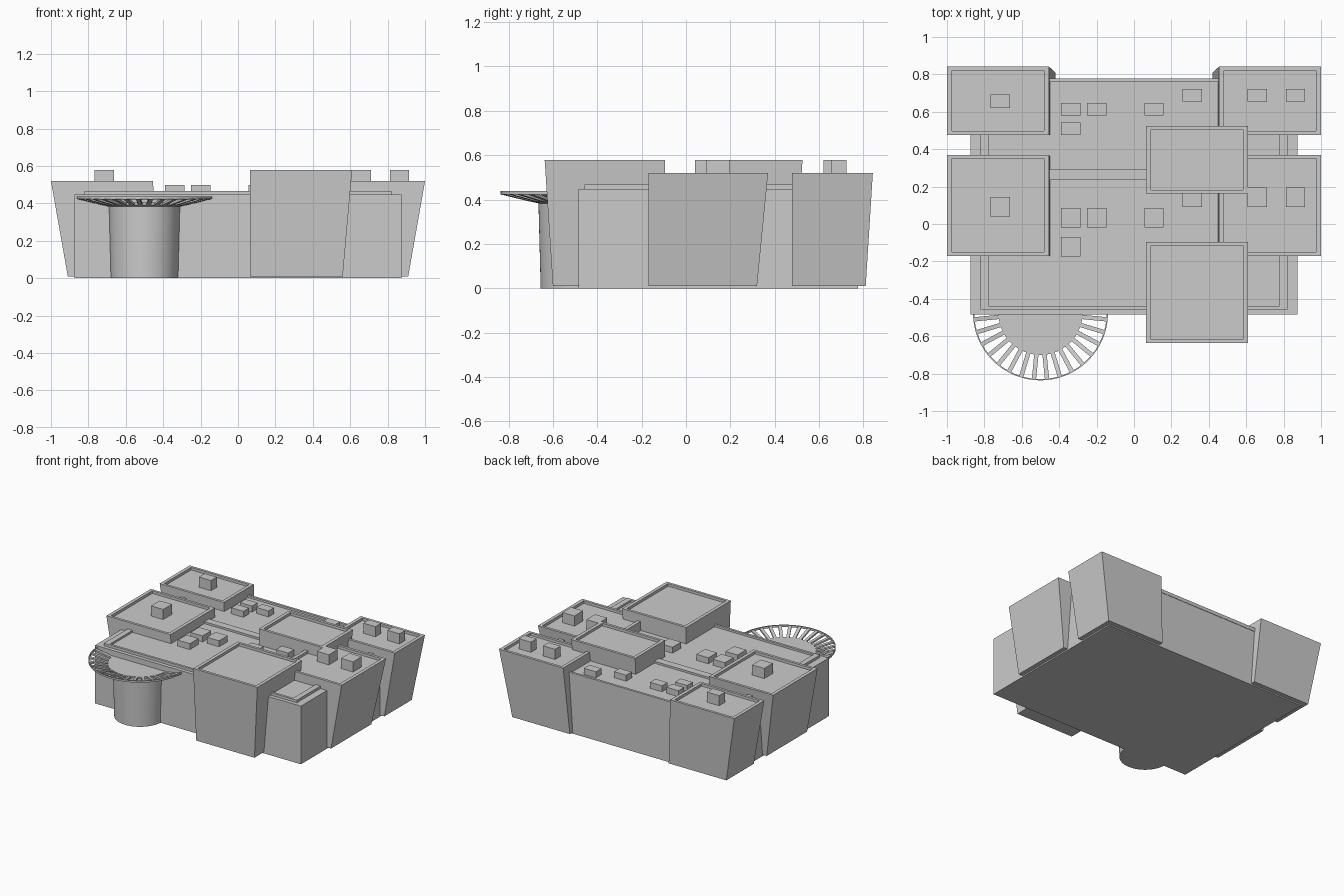
import bpy, bmesh, math
from mathutils import Matrix, Vector

cube = bpy.data.objects.get("Cube")
if cube:
    bpy.data.objects.remove(cube, do_unlink=True)

GREY = (0.6, 0.6, 0.6, 1)
concrete = bpy.data.materials.new("pale_concrete")
concrete.use_nodes = True
concrete.diffuse_color = GREY
concrete.node_tree.nodes["Principled BSDF"].inputs["Base Color"].default_value = GREY


def finish(name, bm):
    bmesh.ops.recalc_face_normals(bm, faces=bm.faces)
    mesh = bpy.data.meshes.new(name)
    bm.to_mesh(mesh)
    bm.free()
    mesh.materials.append(concrete)
    obj = bpy.data.objects.new(name, mesh)
    bpy.context.collection.objects.link(obj)
    return obj


def block(name, top, z0, z1, bottom=None, rim=None, sink=0.02):
    """Box between two rectangles (x0, x1, y0, y1); rim = parapet widths in x and y."""
    bottom = bottom or top
    bm = bmesh.new()

    def ring(r, z):
        return [bm.verts.new((r[i], r[j], z)) for i, j in ((0, 2), (1, 2), (1, 3), (0, 3))]

    rings = [ring(bottom, z0), ring(top, z1)]
    if rim:
        inner = (top[0] + rim[0], top[1] - rim[0], top[2] + rim[1], top[3] - rim[1])
        rings += [ring(inner, z1), ring(inner, z1 - sink)]
    bm.faces.new(rings[0])
    bm.faces.new(rings[-1])
    for a, b in zip(rings, rings[1:]):
        for i in range(4):
            k = (i + 1) % 4
            bm.faces.new((a[i], a[k], b[k], b[i]))
    return finish(name, bm)


# Main hall with two parapet-edged roofs
block("main_hall", (-0.875, 0.875, -0.485, 0.775), 0, 0.447)
block("front_roof", (-0.82, 0.82, -0.457, 0.252), 0.44, 0.467, rim=(0.042, 0.018), sink=0.015)
block("back_roof", (-0.82, 0.82, 0.252, 0.778), 0.44, 0.467, rim=(0.042, 0.018), sink=0.015)
block("roof_divider", (-0.8, 0.8, 0.25, 0.292), 0.44, 0.467)

# Flared side towers, mirrored
for side, label in ((1, "left"), (-1, "right")):
    for place, y0, y1, foot in (("middle", -0.17, 0.37, 0.32), ("back", 0.477, 0.842, 0.81)):
        tx = sorted((side * 0.455, side * 1.0))
        bx = sorted((side * 0.42, side * 0.91))
        block(f"{label}_{place}_tower", (*tx, y0, y1), 0.01, 0.52,
              bottom=(*bx, y0, foot), rim=(0.026, 0.02))

# Taller front tower and the raised roof block
block("front_tower", (0.065, 0.61, -0.637, -0.095), 0.01, 0.578,
      bottom=(0.065, 0.56, -0.6, -0.095), rim=(0.026, 0.02))
block("raised_block", (0.065, 0.61, 0.162, 0.525), 0.01, 0.578,
      bottom=(0.065, 0.56, 0.162, 0.49), rim=(0.026, 0.02))


# Rooftop service boxes
def service_boxes(name, xs, y, depth, z0, z1):
    for x in xs:
        block(name, (x, x + 0.103, y, y + depth), z0, z1)


service_boxes("tower_service_box", [-0.767], 0.04, 0.105, 0.49, 0.578)
service_boxes("tower_service_box", [-0.767], 0.62, 0.072, 0.49, 0.578)
service_boxes("tower_service_box", [0.607, 0.812], 0.09, 0.105, 0.49, 0.578)
service_boxes("tower_service_box", [0.607, 0.812], 0.655, 0.068, 0.49, 0.578)
service_boxes("roof_service_box", [-0.39, -0.25, 0.055], -0.02, 0.105, 0.44, 0.498)
service_boxes("roof_service_box", [-0.39, -0.25, 0.055], 0.58, 0.068, 0.44, 0.498)
service_boxes("roof_service_box", [-0.39], -0.175, 0.105, 0.44, 0.498)
service_boxes("roof_service_box", [-0.39], 0.475, 0.068, 0.44, 0.498)
service_boxes("roof_service_box", [0.26], 0.09, 0.105, 0.44, 0.498)
service_boxes("roof_service_box", [0.26], 0.655, 0.068, 0.44, 0.498)

# Round entrance drum with a spoked canopy
CENTRE = Vector((-0.5, -0.475, 0))
SPOKES = 32


def lathe(name, profile, closed=False):
    bm = bmesh.new()
    n = 2 * SPOKES
    rings = [[bm.verts.new(CENTRE + Vector((r * math.cos(t), r * math.sin(t), z)))
              for t in (math.tau * i / n for i in range(n))] for r, z in profile]
    pairs = list(zip(rings, rings[1:]))
    if closed:
        pairs.append((rings[-1], rings[0]))
    else:
        bm.faces.new(rings[0])
        bm.faces.new(rings[-1])
    for a, b in pairs:
        for i in range(n):
            k = (i + 1) % n
            bm.faces.new((a[i], a[k], b[k], b[i]))
    return finish(name, bm)


drum = lathe("entrance_drum", [(0.18, 0), (0.19, 0.385)])
lathe("canopy_disc", [(0.19, 0.383), (0.225, 0.392), (0.225, 0.405)])
lathe("canopy_rim", [(0.354, 0.422), (0.361, 0.424), (0.361, 0.438), (0.354, 0.438)], closed=True)

bm = bmesh.new()
for i in range(SPOKES):
    turn = Matrix.Translation(CENTRE) @ Matrix.Rotation(math.tau * (i + 0.5) / SPOKES, 4, "Z")
    made = bmesh.ops.create_cube(bm, size=1)["verts"]
    for v in made:
        outer, up = v.co.x > 0, v.co.z > 0
        z = (0.422 if outer else 0.388) + (0.013 if up else 0)
        v.co = turn @ Vector((0.357 if outer else 0.215, v.co.y * 0.023, z))
finish("canopy_spokes", bm)

bpy.ops.object.select_all(action="DESELECT")
drum.select_set(True)
bpy.context.view_layer.objects.active = drum
bpy.ops.object.shade_smooth_by_angle(angle=math.radians(30))
